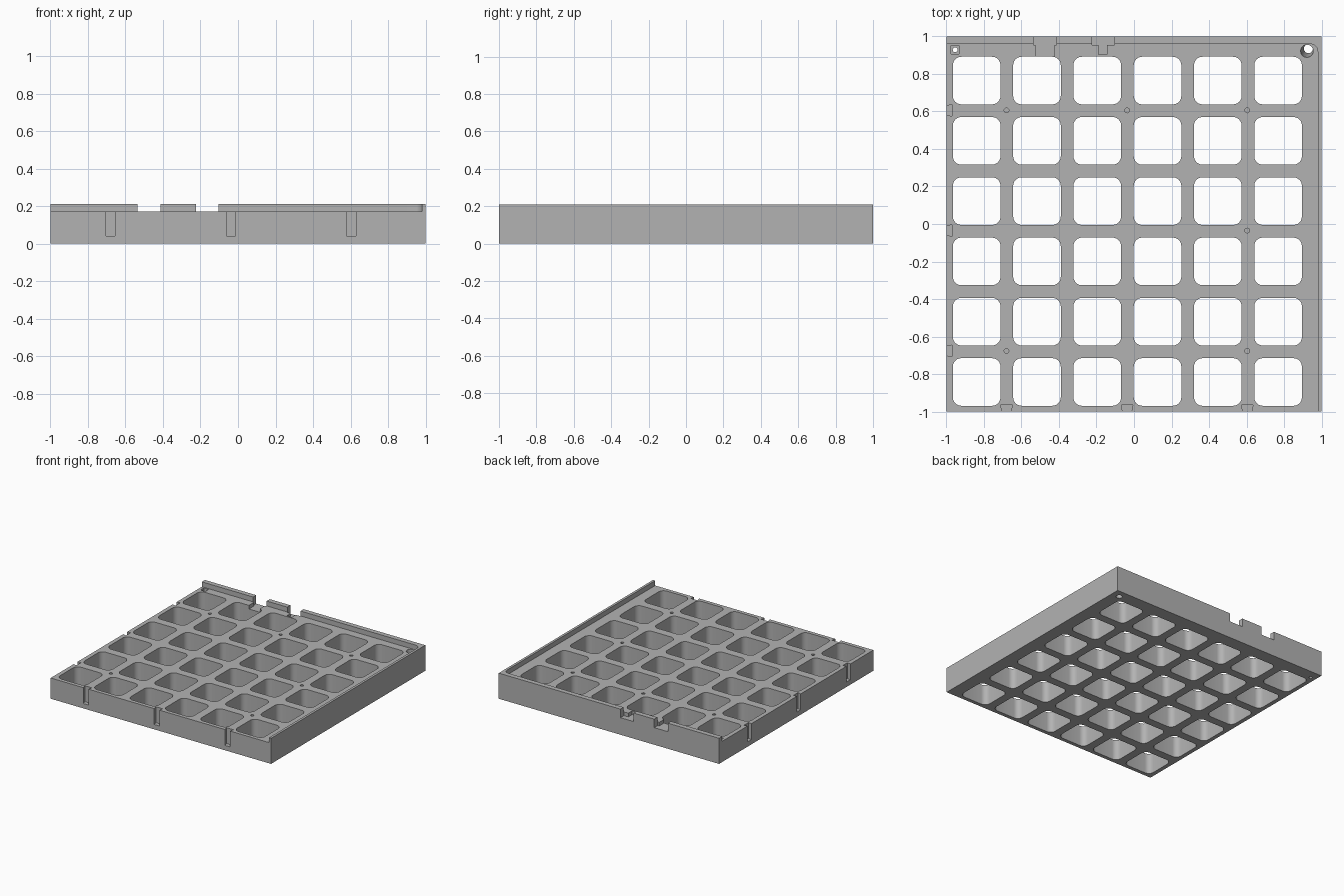
import bpy, bmesh, math

if "Cube" in bpy.data.objects:
    bpy.data.objects.remove(bpy.data.objects["Cube"])

grey = bpy.data.materials.new("mid grey")
grey.diffuse_color = (0.45, 0.45, 0.45, 1)
grey.use_nodes = True
grey.node_tree.nodes["Principled BSDF"].inputs["Base Color"].default_value = grey.diffuse_color


def prism(bm, pts, z0, z1, top_pts=None):
    """Closed prism (or loft) from a 2D outline."""
    lo = [bm.verts.new((x, y, z0)) for x, y in pts]
    hi = [bm.verts.new((x, y, z1)) for x, y in (top_pts or pts)]
    n = len(lo)
    bm.faces.new(lo[::-1])
    bm.faces.new(hi)
    for i in range(n):
        j = (i + 1) % n
        bm.faces.new((lo[i], lo[j], hi[j], hi[i]))


def rect(x0, x1, y0, y1):
    return [(x0, y0), (x1, y0), (x1, y1), (x0, y1)]


def circle(cx, cy, r, n=16):
    return [(cx + r * math.cos(2 * math.pi * i / n),
             cy + r * math.sin(2 * math.pi * i / n)) for i in range(n)]


def arc(cx, cy, r, a0, steps=6):
    return [(cx + r * math.cos(a0 + math.pi / 2 * i / steps),
             cy + r * math.sin(a0 + math.pi / 2 * i / steps)) for i in range(steps + 1)]


def rounded(cx, cy, h, r):
    pts = []
    for k, (sx, sy) in enumerate([(1, 1), (-1, 1), (-1, -1), (1, -1)]):
        pts += arc(cx + sx * (h - r), cy + sy * (h - r), r, k * math.pi / 2)
    return pts


def make(name, bm):
    bmesh.ops.recalc_face_normals(bm, faces=bm.faces[:])
    me = bpy.data.meshes.new(name)
    bm.to_mesh(me)
    bm.free()
    me.materials.append(grey)
    ob = bpy.data.objects.new(name, me)
    bpy.context.collection.objects.link(ob)
    return ob


TOP, FLOOR = 0.21, 0.17

# full block
bm = bmesh.new()
prism(bm, rect(-1, 1, -1, 1), 0, TOP)
tray = make("grid_tray", bm)


def cut(name, bm):
    cutter = make(name, bm)
    cutter.hide_render = True
    cutter.hide_set(True)
    mod = tray.modifiers.new(name, 'BOOLEAN')
    mod.operation = 'DIFFERENCE'
    mod.solver = 'EXACT'
    mod.object = cutter
    return cutter


cutters = []

# recessed top that leaves the back and right rims
bm = bmesh.new()
prism(bm, [(-1.1, -1.1), (0.98, -1.1)] + arc(0.94, 0.92, 0.04, 0) + [(-1.1, 0.96)],
      FLOOR, 0.4)
cutters.append(cut("rim_cutter", bm))

# grid of rounded square openings
bm = bmesh.new()
for i in range(6):
    for j in range(6):
        prism(bm, rounded(-0.839 + 0.3215 * i, -0.8425 + 0.3215 * j, 0.127, 0.045), -0.1, 0.4)
cutters.append(cut("opening_cutter", bm))

# dovetail slots on the front and left, and the pin holes
bm = bmesh.new()
lines_x = (-0.68, -0.037, 0.604)
lines_y = (-0.677, -0.035, 0.606)
for c in lines_x:
    prism(bm, [(c - 0.023, -1.005), (c + 0.023, -1.005), (c + 0.031, -0.966), (c - 0.031, -0.966)],
          0.04, 0.3)
for c in lines_y:
    prism(bm, [(-1.005, c - 0.023), (-0.97, c - 0.031), (-0.97, c + 0.031), (-1.005, c + 0.023)],
          0.04, 0.3)
for x, y in [(-0.68, 0.606), (-0.037, 0.606), (0.604, 0.606),
             (0.604, -0.035), (-0.68, -0.677), (0.604, -0.677)]:
    prism(bm, circle(x, y, 0.013, 12), 0.1, 0.3)
# slanted corner hole
prism(bm, circle(0.93, 0.935, 0.024), -0.001, FLOOR + 0.001, circle(0.922, 0.922, 0.034))
# square corner socket
prism(bm, rect(-0.976, -0.932, 0.907, 0.951), 0.12, 0.3)
cutters.append(cut("slot_cutter", bm))

# stepped notches through the back rim
bm = bmesh.new()
for x0, x1, n0, n1, y in [(-0.535, -0.412, -0.525, -0.425, 0.88),
                          (-0.225, -0.105, -0.19, -0.145, 0.905)]:
    prism(bm, [(x0, 1.1), (x0, 0.955), (n0, 0.955), (n0, y), (n1, y), (n1, 0.955),
               (x1, 0.955), (x1, 1.1)], 0.14, 0.4)
cutters.append(cut("notch_cutter", bm))

# screw hole under the square socket
bm = bmesh.new()
prism(bm, circle(-0.954, 0.929, 0.013, 12), -0.1, 0.4)
cutters.append(cut("screw_cutter", bm))

# apply the cuts and remove the cutters
bpy.context.view_layer.update()
deps = bpy.context.evaluated_depsgraph_get()
final = bpy.data.meshes.new_from_object(tray.evaluated_get(deps))
tray.modifiers.clear()
tray.data = final
final.materials.clear()
final.materials.append(grey)
for p in final.polygons:
    p.material_index = 0
for c in cutters:
    bpy.data.objects.remove(c)

# smooth round corners, sharp edges
bpy.context.view_layer.objects.active = tray
tray.select_set(True)
bpy.ops.object.shade_smooth_by_angle(angle=math.radians(30))
